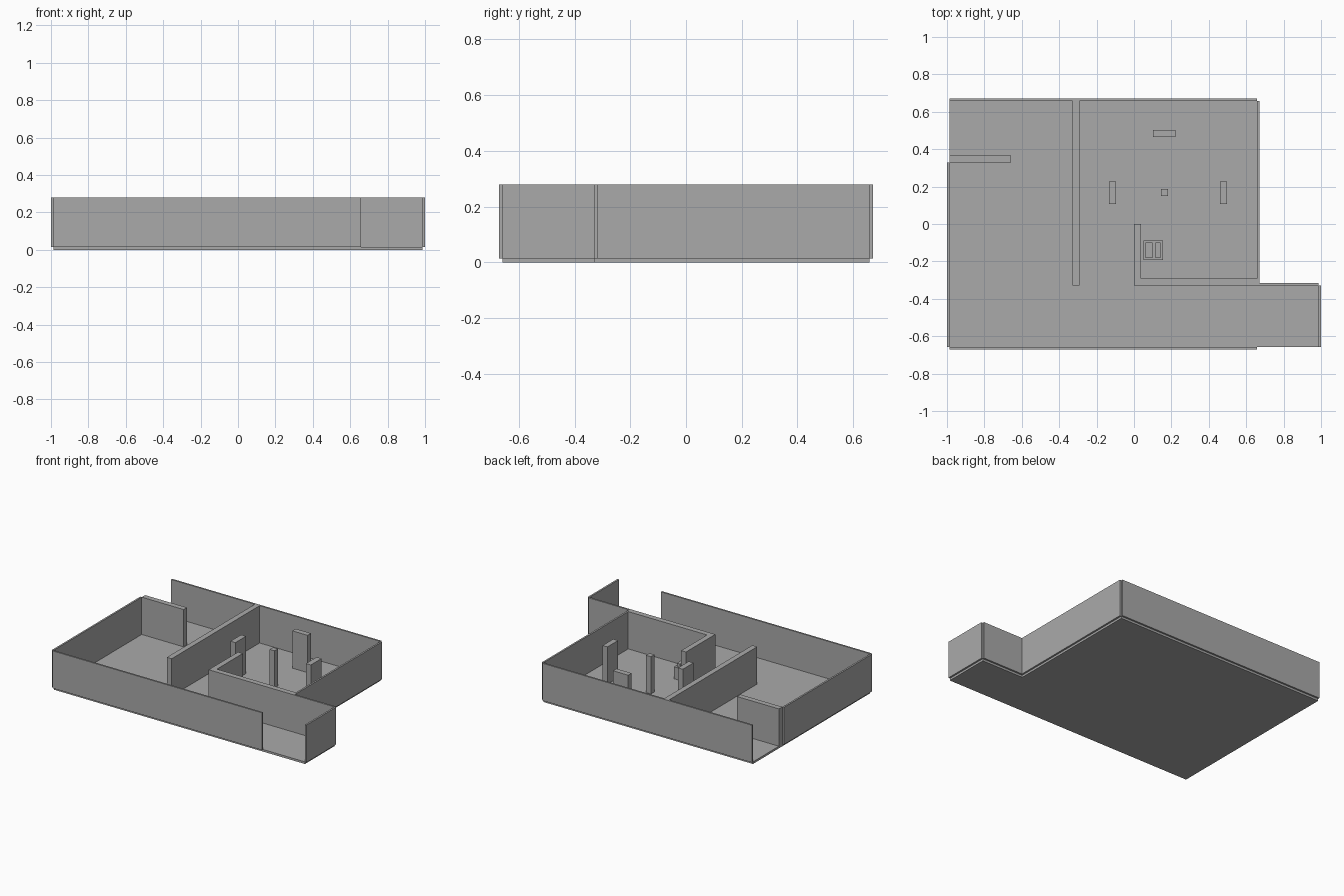
import bpy
import bmesh

cube = bpy.data.objects.get("Cube")
if cube:
    bpy.data.objects.remove(cube, do_unlink=True)

# One plain grey for the whole plan
GREY = (0.4, 0.4, 0.4, 1.0)
mat = bpy.data.materials.new("plain_grey")
mat.use_nodes = True
mat.diffuse_color = GREY
bsdf = mat.node_tree.nodes["Principled BSDF"]
bsdf.inputs["Base Color"].default_value = GREY
bsdf.inputs["Roughness"].default_value = 0.8

U = 0.329            # plan grid cell
X, Y = 3 * U, 4 * U / 2   # half length and half depth of the floor
T = 0.0125           # outer wall thickness
P = 0.038            # partition thickness
FLOOR, TOP = 0.015, 0.28


def prism(name, outline, z0, z1):
    """Extrude a flat outline from z0 up to z1."""
    bm = bmesh.new()
    base = bm.faces.new([bm.verts.new((x, y, z0)) for x, y in outline])
    up = bmesh.ops.extrude_face_region(bm, geom=[base])
    verts = [v for v in up["geom"] if isinstance(v, bmesh.types.BMVert)]
    bmesh.ops.translate(bm, verts=verts, vec=(0, 0, z1 - z0))
    bmesh.ops.recalc_face_normals(bm, faces=bm.faces)
    mesh = bpy.data.meshes.new(name)
    bm.to_mesh(mesh)
    bm.free()
    mesh.materials.append(mat)
    obj = bpy.data.objects.new(name, mesh)
    bpy.context.scene.collection.objects.link(obj)
    return obj


def block(name, x0, x1, y0, y1, z0=FLOOR, z1=TOP):
    return prism(name, [(x0, y0), (x1, y0), (x1, y1), (x0, y1)], z0, z1)


# L-shaped floor slab with the entrance wing at the front
prism("floor", [(-X, -Y), (X, -Y), (X, -U), (2 * U, -U), (2 * U, Y), (-X, Y)], 0, FLOOR)

# Thin outer walls standing just outside the slab, with two door gaps
block("front_wall", -X, 2 * U, -Y - T, -Y)
block("back_wall", -X, 2 * U, Y, Y + T)
block("west_wall", -X - T, -X, -Y, U)
block("east_wall", 2 * U, 2 * U + T, -U, Y)
block("wing_back_wall", 2 * U, X, -U, -U + T)
block("wing_end_wall", X, X + T, -Y, -U)

# Thick inner partitions
block("long_partition", -U, -U + P, -U, Y)
block("short_partition", -X, -2 * U, U, U + P)
prism("corner_partition", [(0, -U), (2 * U, -U), (2 * U, -U + P), (P, -U + P), (P, 0), (0, 0)],
      FLOOR, TOP)

# Free-standing panels and the central post
block("back_panel", 0.102, 0.222, 0.465, 0.503)
for name, x in (("west_panel", -0.134), ("east_panel", 0.459)):
    block(name, x, x + P, 0.107, 0.227)
block("centre_post", 0.144, 0.182, 0.15, 0.188)

# Low seat-like block with two raised pads
block("low_block", 0.052, 0.156, -0.193, -0.088, FLOOR, 0.10)
block("wide_pad", 0.062, 0.10, -0.181, -0.10, 0.10, 0.125)
block("narrow_pad", 0.116, 0.142, -0.181, -0.10, 0.10, 0.125)
